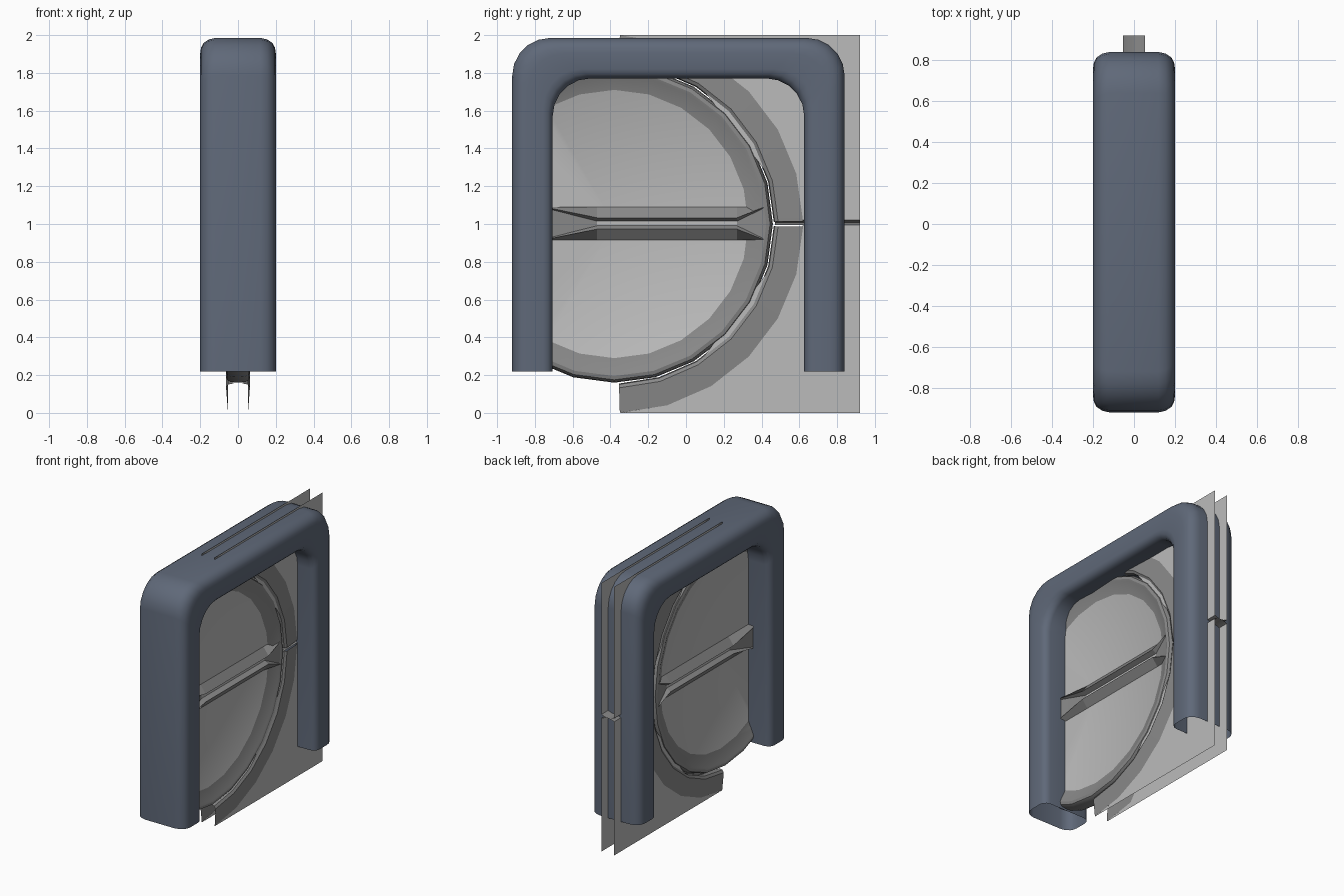
import bpy, bmesh
from math import sin, cos, pi, radians

cube = bpy.data.objects.get("Cube")
if cube:
    bpy.data.objects.remove(cube, do_unlink=True)


def material(name, rgb):
    m = bpy.data.materials.new(name)
    m.use_nodes = True
    m.diffuse_color = (*rgb, 1)
    m.node_tree.nodes["Principled BSDF"].inputs["Base Color"].default_value = (*rgb, 1)
    return m


SLATE = material("slate blue grey", (0.115, 0.14, 0.19))
LIGHT = material("light grey", (0.5, 0.5, 0.5))
MID = material("mid grey", (0.25, 0.25, 0.25))

CY, CZ = -0.38, 1.0      # centre of the round door
SKIN = 0.053             # half thickness of the wall


def finish(name, bm, mats, angle=30, mirror=False, cut=None):
    bmesh.ops.remove_doubles(bm, verts=bm.verts, dist=0.0005)
    bmesh.ops.recalc_face_normals(bm, faces=bm.faces)
    if cut is not None:
        bmesh.ops.bisect_plane(bm, geom=bm.verts[:] + bm.edges[:] + bm.faces[:],
                               plane_co=(0, cut, 0), plane_no=(0, -1, 0), clear_outer=True)
    me = bpy.data.meshes.new(name)
    bm.to_mesh(me)
    bm.free()
    for m in mats:
        me.materials.append(m)
    ob = bpy.data.objects.new(name, me)
    bpy.context.collection.objects.link(ob)
    if mirror:
        mod = ob.modifiers.new("mirror", "MIRROR")
        mod.use_axis = (True, False, False)
    bpy.ops.object.select_all(action="DESELECT")
    ob.select_set(True)
    bpy.context.view_layer.objects.active = ob
    bpy.ops.object.shade_smooth_by_angle(angle=radians(angle))
    return ob


def loft(bm, rows, closed=False):
    """Bridge rows of points with quads; returns the faces by column."""
    vs = [[bm.verts.new(p) for p in row] for row in rows]
    cols = []
    n = len(rows[0])
    for i in range(n if closed else n - 1):
        j = (i + 1) % n
        cols.append([bm.faces.new((a[i], a[j], b[j], b[i])) for a, b in zip(vs, vs[1:])])
    return cols


def polar(r, a, x):
    return (x, CY + r * cos(a), CZ + r * sin(a))


# Arched frame: hollow rounded tube, open at both feet
def arch(x, d, r=0.2, steps=5):
    y0, y1, top = -0.92 + d, 0.84 - d, 1.985 - d
    pts = [(x, y0, 0.22)]
    for k in range(steps + 1):
        a = pi - k * pi / 2 / steps
        pts.append((x, y0 + r + r * cos(a), top - r + r * sin(a)))
    for k in range(steps + 1):
        a = pi / 2 - k * pi / 2 / steps
        pts.append((x, y1 - r + r * cos(a), top - r + r * sin(a)))
    return pts + [(x, y1, 0.22)]


half = [(0.12, 0), (0.155, 0.008), (0.183, 0.027), (0.196, 0.052), (0.2, 0.08),
        (0.2, 0.165), (0.193, 0.19), (0.175, 0.207), (0.15, 0.214)]
section = half + [(-x, d) for x, d in reversed(half)]
bm = bmesh.new()
loft(bm, [arch(x, d) for x, d in section + section[:1]])
finish("arched_frame", bm, [SLATE], 40)

# Round door: turned profile with a recessed face and a raised rim
profile = [(0, 0.02), (0.71, 0.02), (0.79, 0.058), (0.805, 0.063),
           (0.825, 0.058), (0.836, 0.04), (0.84, 0)]
bm = bmesh.new()
cols = loft(bm, [[polar(r, 2 * pi * k / 24, x) for r, x in profile] for k in range(25)])
for col in cols[1:]:
    for f in col:
        f.material_index = 1
bmesh.ops.dissolve_degenerate(bm, edges=bm.edges, dist=0.0005)
finish("round_door", bm, [LIGHT, MID], 30, True, cut=-0.76)

# Door crossbar: raised ridge with a centre groove that flares at both ends
bm = bmesh.new()
rows = []
for y, crest, floor, depth in ((-0.74, 0.085, 0.08, 0.06), (-0.47, 0.03, 0.012, 0.03),
                               (0.27, 0.03, 0.012, 0.03), (0.41, 0.085, 0.08, 0.06)):
    prof = [(0.02, 0.088), (0.063, crest), (depth, floor)]
    prof = [(x, -z) for x, z in prof] + [(x, z) for x, z in reversed(prof)]
    rows.append([(x, y, CZ + 0.003 + z) for x, z in prof])
cols = loft(bm, rows)
for f in cols[2]:
    f.material_index = 1
cols[2][0].material_index = cols[2][2].material_index = 0
finish("door_crossbar", bm, [MID, LIGHT], 15, True)

# Wall: one quarter above and one below the seam, around the doorway
BACK = 0.92
for name, s in (("upper", 1), ("lower", -1)):
    seam = 1.02 if s > 0 else 0.995
    angles = [s * radians(0.8 + k * 87.5 / 6) for k in range(7)]
    bm = bmesh.new()
    ring = [(0.845, 0.025), (0.85, 0.052), (0.868, 0.063), (1.0, SKIN)]
    loft(bm, [[polar(r, a, x) for r, x in ring] for a in angles])
    finish(name + "_doorway_trim", bm, [MID], 30, True)

    bm = bmesh.new()
    edge = CZ + s
    pts = [polar(1.0, a, SKIN) for a in angles]
    pts += [(SKIN, pts[-1][1], edge), (SKIN, BACK, edge), (SKIN, BACK, seam), (SKIN, pts[0][1], seam)]
    bm.faces.new([bm.verts.new(p) for p in pts])
    bmesh.ops.triangulate(bm, faces=bm.faces)
    finish(name + "_wall", bm, [LIGHT], 30, True)

# Seam: shallow groove between the two wall quarters
bm = bmesh.new()
loft(bm, [[(SKIN, y, 0.994), (0.03, y, 1.003), (0, y, 1.007), (0.03, y, 1.012), (SKIN, y, 1.021)]
          for y in (0.47, BACK)])
finish("wall_seam", bm, [MID], 30, True)
